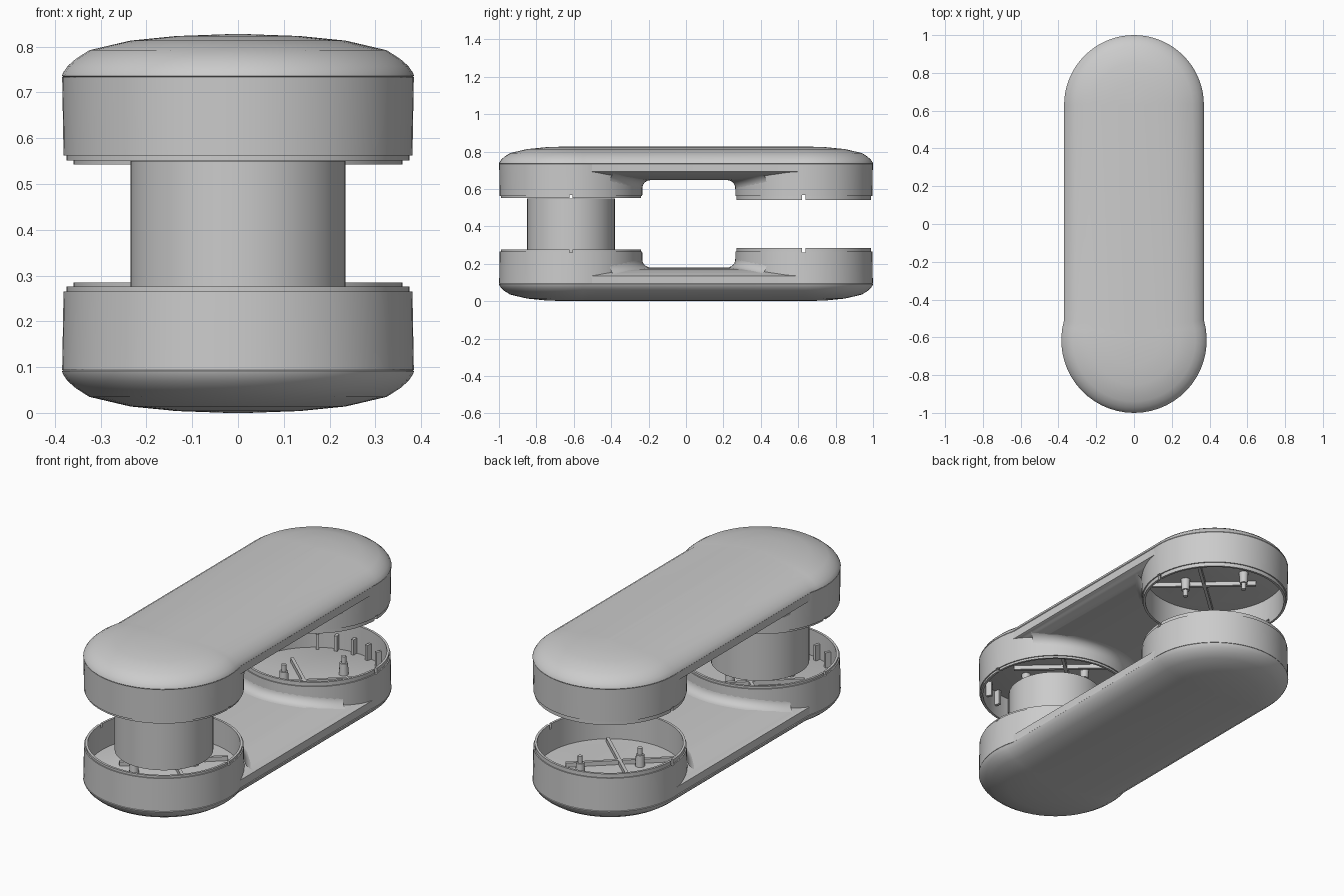
import bpy, bmesh, math
from mathutils import Matrix, Vector

if "Cube" in bpy.data.objects:
    bpy.data.objects.remove(bpy.data.objects["Cube"])

N = 32
MID = 0.4135                                   # height of the plane between the two shells
FRONT, BACK = (-0.615, 0.385), (0.63, 0.37)    # cup centre y, radius
FLOOR = 0.14


def mesh_object(name, bm):
    bmesh.ops.recalc_face_normals(bm, faces=bm.faces)
    me = bpy.data.meshes.new(name)
    bm.to_mesh(me)
    bm.free()
    ob = bpy.data.objects.new(name, me)
    bpy.context.collection.objects.link(ob)
    return ob


def loft(name, rings, closed_ring=True, closed_profile=False, caps=False):
    bm = bmesh.new()
    rows = [[bm.verts.new(p) for p in r] for r in rings]
    pairs = list(zip(rows, rows[1:]))
    if closed_profile:
        pairs.append((rows[-1], rows[0]))
    n = len(rows[0])
    for a, b in pairs:
        for i in range(n if closed_ring else n - 1):
            j = (i + 1) % n
            bm.faces.new((a[i], a[j], b[j], b[i]))
    if caps:
        bm.faces.new(rows[0])
        bm.faces.new(rows[-1])
    return mesh_object(name, bm)


def circle(y, r, z, n=64, x=0):
    return [(x + r * math.cos(2 * math.pi * i / n), y + r * math.sin(2 * math.pi * i / n), z)
            for i in range(n)]


def box(name, loc, size, angle=0):
    bm = bmesh.new()
    bmesh.ops.create_cube(bm, size=1)
    bm.transform(Matrix.Translation(loc) @ Matrix.Rotation(angle, 4, 'Z')
                 @ Matrix.Diagonal((*size, 1)))
    return mesh_object(name, bm)


def cut(ob, cutters):
    for c in cutters:
        m = ob.modifiers.new("cut", 'BOOLEAN')
        m.operation, m.solver, m.object = 'DIFFERENCE', 'EXACT', c
    dg = bpy.context.evaluated_depsgraph_get()
    me = bpy.data.meshes.new_from_object(ob.evaluated_get(dg))
    ob.modifiers.clear()
    ob.data = me
    for c in cutters:
        bpy.data.objects.remove(c)


def outline(d, z):
    """Plan outline of the shell, moved inward by d."""
    pts = []
    (yf, rf), (yb, rb) = FRONT, BACK
    a0 = math.acos((rb - d) / (rf - d))
    for i in range(N + 1):
        a = math.pi - a0 + (math.pi + 2 * a0) * i / N
        pts.append(((rf - d) * math.cos(a), yf + (rf - d) * math.sin(a), z))
    for i in range(N + 1):
        a = math.pi * i / N
        pts.append(((rb - d) * math.cos(a), yb + (rb - d) * math.sin(a), z))
    return pts


def bridge_z(x):
    return 0.18 - 0.045 * min(abs(x) / 0.37, 1) ** 3


parts = []

# shell body: domed base, seam, low arched bridge on top
section = [(.36, 0), (.25, .004), (.15, .014), (.06, .035), (.03, .054), (.012, .07), (.002, .085),
           (0, .091), (.003, .094), (.003, .135), (.03, .147), (.08, .161), (.15, .172),
           (.25, .178), (.36, .18)]
body = loft("shell_body", [outline(d, z) for d, z in section], caps=True)
cut(body, [loft("cup_cutter", [circle(y, r - .012, FLOOR), circle(y, r - .012, .4)], caps=True)
           for y, r in (FRONT, BACK)])
parts.append(body)

for tag, (y, r), lip, toward in (("front", FRONT, .276, 1), ("back", BACK, .285, -1)):
    # cup wall with stepped rim and a small notch on each side
    prof = [(r - .001, .094), (r - .004, .265), (r - .010, .265), (r - .010, lip),
            (r - .022, lip), (r - .022, .094)]
    wall = loft(tag + "_cup_wall", [circle(y, a, z) for a, z in prof], closed_profile=True)
    cut(wall, [box("notch_cutter", (0, y, .275), (1, .018, .03))])
    parts.append(wall)

    # soft fillet between cup and bridge
    rings = []
    for k in range(7):
        t = math.pi / 2 * k / 6
        row = []
        for i in range(25):
            a = math.radians(-57 + 114 * i / 24)
            rad = r - .004 + .045 * (1 - math.sin(t))
            x = rad * math.sin(a)
            row.append((x, y + toward * rad * math.cos(a), bridge_z(x) + .045 * (1 - math.cos(t))))
        rings.append(row)
    parts.append(loft(tag + "_cup_fillet", rings, closed_ring=False))

    # crossed floor ribs
    for s in (-1, 1):
        parts.append(box(f"{tag}_floor_rib", (0, y + toward * .08, FLOOR + .01),
                         (.52, .016, .024), s * math.radians(42)))
    # mounting posts
    for s in (-1, 1):
        px, py = s * .09, y + s * .12
        parts.append(loft(tag + "_post", [circle(py, q, z, 12, px) for q, z in
                          ((.024, FLOOR - .005), (.02, .2), (.012, .2), (.012, .235))], caps=True))
    # clips along the inner wall
    for k in range(5):
        a = math.radians(toward * -90 + (k - 2) * 16)
        q = r - .035
        parts.append(box(tag + "_clip", (q * math.cos(a), y + q * math.sin(a), .18),
                         (.03, .015, .08), a))

# smooth shading on the lower shell
bpy.ops.object.select_all(action='DESELECT')
for ob in parts:
    ob.select_set(True)
bpy.context.view_layer.objects.active = body
bpy.ops.object.shade_smooth_by_angle(angle=math.radians(32))

# upper shell: the same parts turned over
turn = Matrix.Translation((0, 0, 2 * MID)) @ Matrix.Rotation(math.pi, 4, 'Y')
for ob in parts:
    name = ob.name
    up = ob.copy()
    bpy.context.collection.objects.link(up)
    ob.name, up.name = "lower_" + name, "upper_" + name
    up.matrix_world = turn

# column standing between the front cups
column = loft("column", [circle(-.615, .235, z, 40) for z in (.24, .55)], caps=True)
bpy.ops.object.select_all(action='DESELECT')
column.select_set(True)
bpy.context.view_layer.objects.active = column
bpy.ops.object.shade_smooth_by_angle(angle=math.radians(32))
